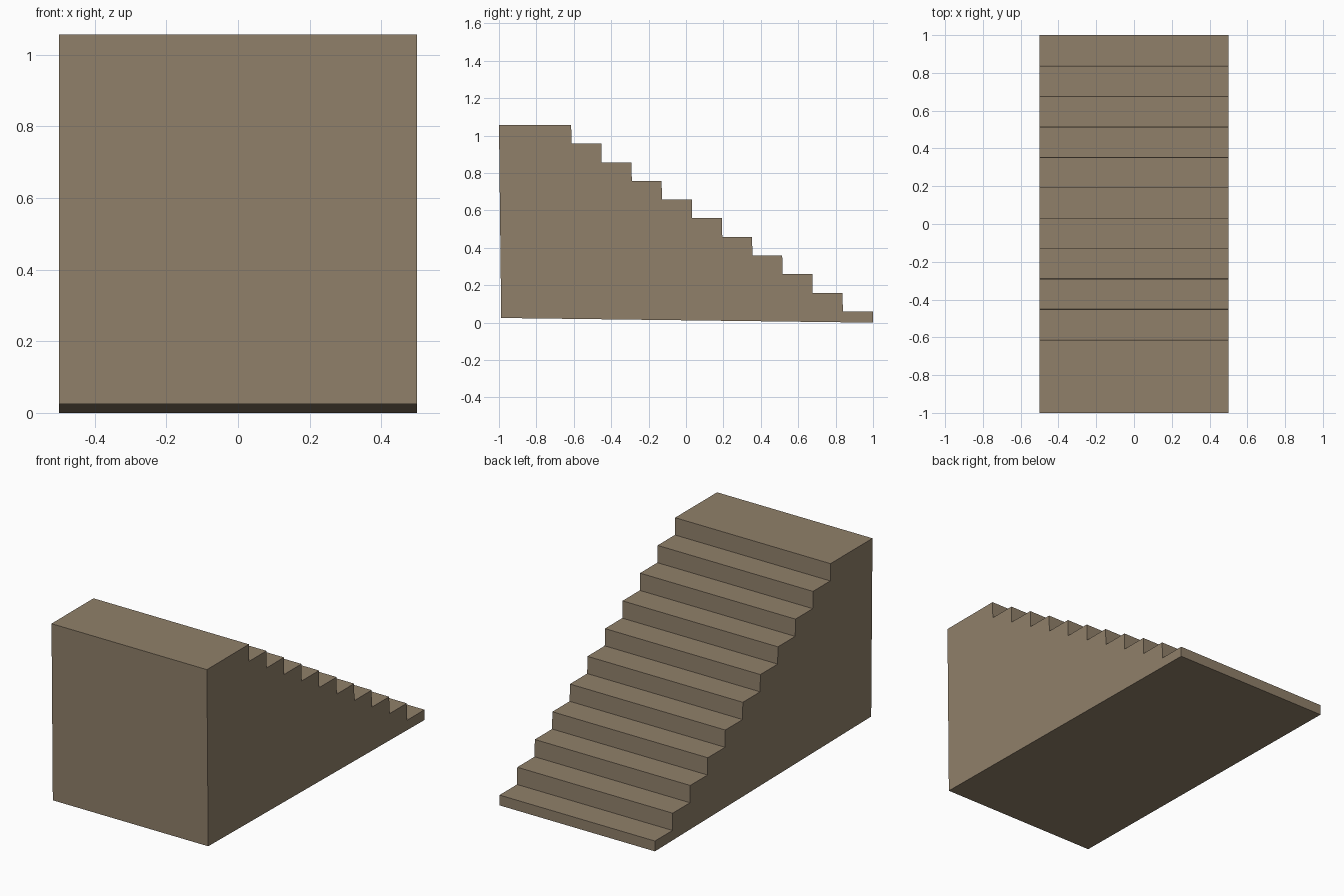
import bpy, bmesh

if "Cube" in bpy.data.objects:
    bpy.data.objects.remove(bpy.data.objects["Cube"])

STEPS = 10          # regular steps below the top landing
RUN = 0.1612        # tread depth
RISE = 0.0997       # riser height
LEAN = 0.002        # risers lean back slightly
HALF_W = 0.5

# Side profile (y, z): underside, then stairs climbing from +y to the back wall
profile = [(-0.988, 0.025), (1.0, 0.0)]
for i in range(STEPS + 1):
    y = 1.0 - i * RUN
    z = 0.06 + i * RISE
    profile.append((y - LEAN if i else y, z))                            # top of riser
    profile.append((y - RUN, z) if i < STEPS else (-1.0, z))             # back of tread

# Extrude the profile across the width
bm = bmesh.new()
side = bm.faces.new([bm.verts.new((-HALF_W, y, z)) for y, z in profile])
ext = bmesh.ops.extrude_face_region(bm, geom=[side], use_keep_orig=True)
new_verts = [g for g in ext["geom"] if isinstance(g, bmesh.types.BMVert)]
bmesh.ops.translate(bm, verts=new_verts, vec=(2 * HALF_W, 0, 0))
bmesh.ops.recalc_face_normals(bm, faces=bm.faces)

mesh = bpy.data.meshes.new("staircase")
bm.to_mesh(mesh)
bm.free()

# Single flat stone colour
stone = bpy.data.materials.new("brown_stone")
stone.diffuse_color = (0.279, 0.216, 0.144, 1.0)
stone.use_nodes = True
stone.node_tree.nodes["Principled BSDF"].inputs["Base Color"].default_value = stone.diffuse_color
mesh.materials.append(stone)

staircase = bpy.data.objects.new("staircase", mesh)
bpy.context.collection.objects.link(staircase)
